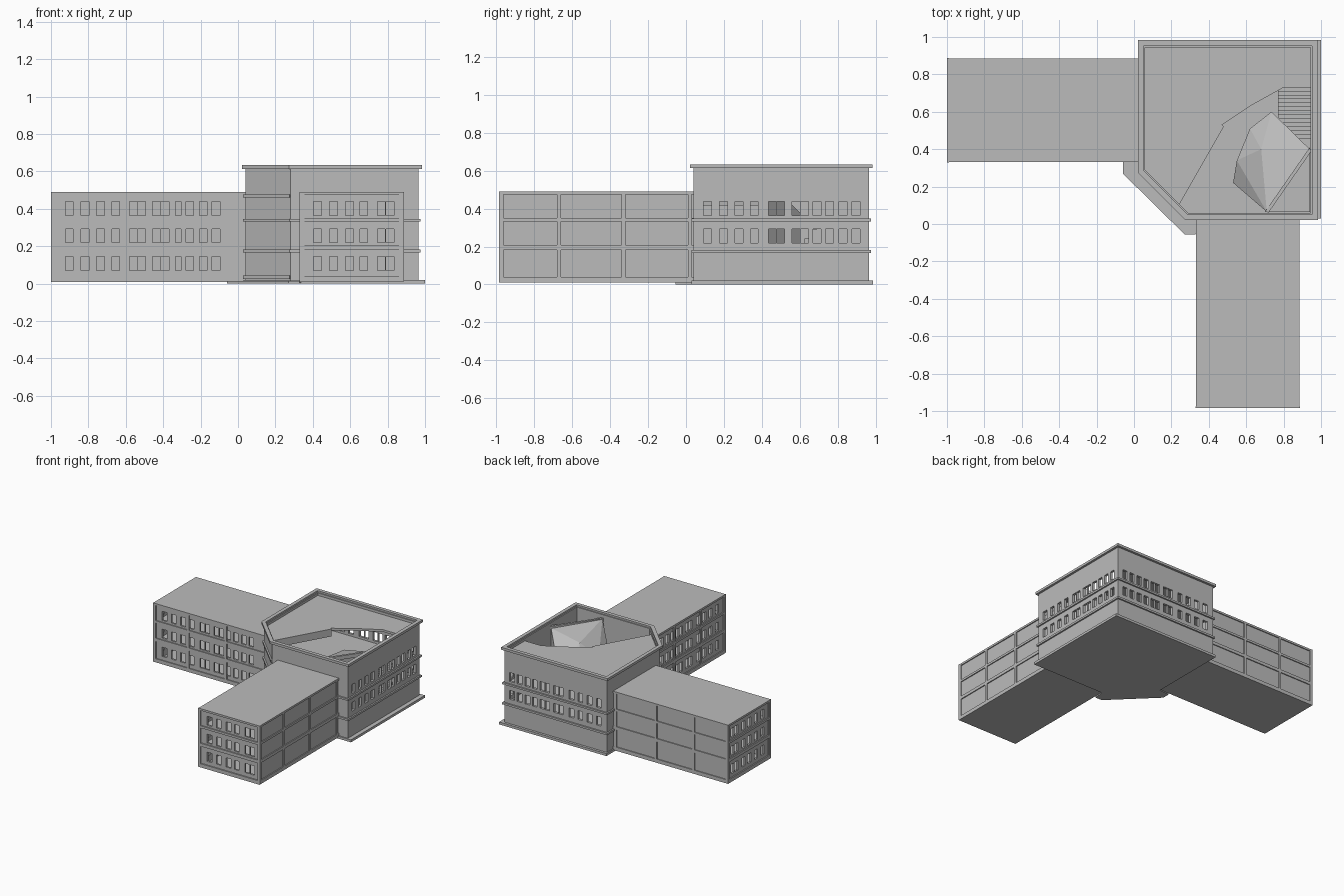
import bpy, bmesh
from mathutils import Vector

cube = bpy.data.objects.get("Cube")
if cube:
    bpy.data.objects.remove(cube)

grey = bpy.data.materials.new("concrete_grey")
grey.use_nodes = True
grey.diffuse_color = (0.5, 0.5, 0.5, 1)
grey.node_tree.nodes["Principled BSDF"].inputs["Base Color"].default_value = (0.5, 0.5, 0.5, 1)


def finish(bm, name, swap=False):
    """Turn a bmesh into an object; swap mirrors it across the diagonal."""
    if swap:
        for v in bm.verts:
            v.co.x, v.co.y = v.co.y, v.co.x
    bmesh.ops.recalc_face_normals(bm, faces=bm.faces)
    mesh = bpy.data.meshes.new(name)
    bm.to_mesh(mesh)
    bm.free()
    mesh.materials.append(grey)
    ob = bpy.data.objects.new(name, mesh)
    bpy.context.collection.objects.link(ob)
    return ob


def add_prism(bm, points, z0, z1):
    face = bm.faces.new([bm.verts.new((x, y, z0)) for x, y in points])
    top = bmesh.ops.extrude_face_region(bm, geom=[face], use_keep_orig=True)
    for v in top["geom"]:
        if isinstance(v, bmesh.types.BMVert):
            v.co.z = z1


def add_box(bm, x0, x1, y0, y1, z0, z1):
    add_prism(bm, [(x0, y0), (x1, y0), (x1, y1), (x0, y1)], z0, z1)


def prism(name, points, z0, z1, swap=False):
    bm = bmesh.new()
    add_prism(bm, points, z0, z1)
    return finish(bm, name, swap)


def box(name, x0, x1, y0, y1, z0, z1, swap=False):
    bm = bmesh.new()
    add_box(bm, x0, x1, y0, y1, z0, z1)
    return finish(bm, name, swap)


def wall(name, a, b, pos, inward, z0, z1, centres=(), rows=(), along="x", swap=False):
    """Wall along one axis with rectangular window openings cut through it."""
    half = 0.021
    us = sorted([a, b] + [c + s * half for c in centres for s in (-1, 1)])
    zs = sorted([z0, z1] + [z for row in rows for z in row])
    bm = bmesh.new()

    def point(u, z):
        return (u, pos, z) if along == "x" else (pos, u, z)
    for u0, u1 in zip(us, us[1:]):
        for w0, w1 in zip(zs, zs[1:]):
            in_window = any(abs((u0 + u1) / 2 - c) < half for c in centres)
            in_row = any(r0 < (w0 + w1) / 2 < r1 for r0, r1 in rows)
            if in_window and in_row:
                continue
            bm.faces.new([bm.verts.new(point(u, z)) for u, z in
                          ((u0, w0), (u1, w0), (u1, w1), (u0, w1))])
    bmesh.ops.remove_doubles(bm, verts=bm.verts, dist=0.0001)
    back = bmesh.ops.extrude_face_region(bm, geom=bm.faces[:], use_keep_orig=True)
    shift = Vector((0, inward, 0) if along == "x" else (inward, 0, 0))
    bmesh.ops.translate(bm, vec=shift, verts=[v for v in back["geom"] if isinstance(v, bmesh.types.BMVert)])
    return finish(bm, name, swap)


def outline(d):
    """Plan of the main block with its cut corner, grown outward by d."""
    lo, hi, c = 0.04 - d, 0.965 + d, 0.28 - 0.41 * d
    return [(lo, c), (c, lo), (hi, lo), (hi, hi), (lo, hi)]


def ring(name, outer, inner, z0, z1):
    bm = bmesh.new()
    o, i = outline(outer), outline(inner)
    for k in range(5):
        n = (k + 1) % 5
        add_prism(bm, [o[k], o[n], i[n], i[k]], z0, z1)
    return finish(bm, name)


rows = [(0.07, 0.145), (0.22, 0.292), (0.365, 0.438)]
pattern = [0.113, 0.197, 0.28, 0.36, 0.455, 0.499, 0.58, 0.624, 0.69, 0.757, 0.829, 0.897]
end_windows = [0.425, 0.51, 0.597, 0.672, 0.766, 0.812]
levels = [(0.012, 0.04), (0.182, 0.207), (0.332, 0.35), (0.474, 0.49)]

# Two mirrored wings
for side, end, swap in (("west", -0.995, False), ("south", -0.98, True)):
    y0, y1, join = 0.34, 0.877, 0.04
    wall(side + "_wing_inner_wall", end, join, y0, 0.015, 0.012, 0.488,
         [p - 1.015 - (end + 0.995) * -1 for p in pattern], rows, "x", swap)
    wall(side + "_wing_outer_wall", end, join, y1, -0.015, 0.012, 0.488, swap=swap)
    wall(side + "_wing_end_wall", y0, y1, end + 0.005, 0.015, 0.012, 0.488, end_windows, rows, "y", swap)
    box(side + "_wing_roof", end - 0.005, join, y0 - 0.008, y1 + 0.008, 0.48, 0.49, swap)
    box(side + "_wing_base", end - 0.005, join, y0 - 0.008, y1 + 0.008, 0.01, 0.02, swap)
    for z in (0.18, 0.335):
        box(side + "_wing_floor", end + 0.01, join, y0 + 0.01, y1 - 0.01, z, z + 0.01, swap)
    # Raised frame of bands and posts
    bm = bmesh.new()
    for z0, z1 in levels:
        add_box(bm, end, join, y0 - 0.008, y0, z0, z1)
        add_box(bm, end, join, y1, y1 + 0.008, z0, z1)
        add_box(bm, end - 0.005, end + 0.005, y0 - 0.008, y1 + 0.008, z0, z1)
    for x in (end + 0.008, end + 0.31, end + 0.65, join - 0.02):
        add_box(bm, x - 0.01, x + 0.01, y0 - 0.008, y0, 0.012, 0.49)
        add_box(bm, x - 0.01, x + 0.01, y1, y1 + 0.008, 0.012, 0.49)
    for y in (y0, y1):
        add_box(bm, end - 0.005, end + 0.005, y - 0.01, y + 0.01, 0.012, 0.49)
    finish(bm, side + "_wing_frame", swap)

# Main block walls, the two outer ones with windows
for side, swap in (("north", False), ("east", True)):
    wall(side + "_main_wall", 0.04, 0.965, 0.965, -0.02, 0.01, 0.62, pattern, rows[1:], "x", swap)
for side, swap in (("south", False), ("west", True)):
    wall(side + "_main_wall", 0.28, 0.965, 0.04, 0.02, 0.01, 0.62, swap=swap)
cut, inner, proud = outline(0), outline(-0.02), outline(0.012)
prism("corner_wall", [cut[0], cut[1], inner[1], inner[0]], 0.01, 0.62)
for z in (0.025, 0.46):
    prism("corner_band", [proud[0], proud[1], cut[1], cut[0]], z, z + 0.018)

# Bands, cornice and base
ring("lower_ledge", 0.012, -0.005, 0.167, 0.183)
ring("upper_ledge", 0.012, -0.005, 0.332, 0.347)
ring("cornice", 0.018, -0.012, 0.614, 0.634)
prism("main_base", [(0.03, 0.28), (0.28, 0.03), (1, 0.03), (1, 0.985), (0.03, 0.985)], 0, 0.02)
prism("entrance_platform", [(-0.06, 0.33), (-0.06, 0.27), (0.27, -0.055), (0.33, -0.055),
                            (0.34, 0.05), (0.05, 0.34)], 0, 0.014)

# Roof and floors, open above the hall
edge = [(0.225, 0.105), (0.47, 0.53), (0.62, 0.63), (0.8, 0.73), (0.955, 0.73)]
plan = [(0.05, 0.28)] + edge + [(0.955, 0.955), (0.05, 0.955)]
prism("main_roof", plan, 0.582, 0.6)
for z in (0.175, 0.335):
    prism("gallery_floor", plan, z, z + 0.012)
prism("roof_edge_beam", [(0.225, 0.105), (0.24, 0.1), (0.48, 0.52), (0.47, 0.53)], 0.54, 0.6)

# Staircase down from the gallery
bm = bmesh.new()
steps = 13
for i in range(steps):
    y = 0.73 - (i + 1) * 0.021
    add_box(bm, 0.77, 0.945, y, y + 0.021, 0.02, 0.335 - i * 0.023)
finish(bm, "staircase")


def faceted(name, points):
    bm = bmesh.new()
    for p in points:
        bm.verts.new(p)
    hull = bmesh.ops.convex_hull(bm, input=bm.verts)
    loose = [v for v in hull["geom_interior"] if isinstance(v, bmesh.types.BMVert)]
    bmesh.ops.delete(bm, geom=loose, context="VERTS")
    return finish(bm, name)


# Faceted hall inside the opening
shell = [(0.55, 0.34, 0.42), (0.62, 0.51, 0.4), (0.735, 0.6, 0.38), (0.94, 0.4, 0.58),
         (0.71, 0.065, 0.59), (0.53, 0.22, 0.36), (0.68, 0.4, 0.53), (0.64, 0.2, 0.51)]
faceted("faceted_hall", shell + [(x, y, 0.02) for x, y, z in shell[:6]])
faceted("faceted_hall_side", [(x, y, z) for x, y in ((0.72, 0.065), (0.94, 0.065), (0.94, 0.38))
                              for z in (0.02, 0.42)])
prism("hall_ridge", [(0.7, 0.065), (0.72, 0.062), (0.945, 0.385), (0.94, 0.41)], 0.565, 0.595)
